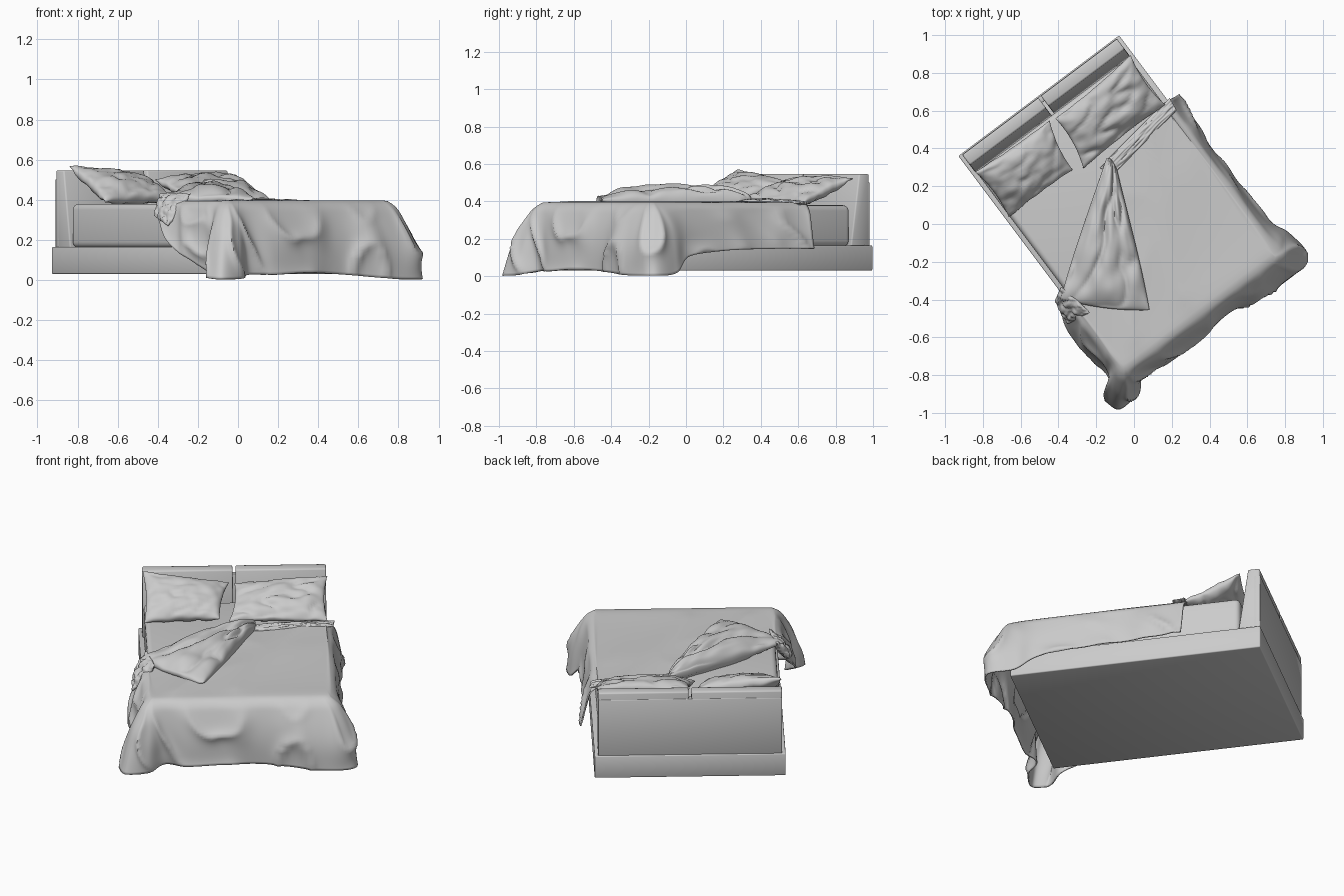
import bpy, bmesh, math
from mathutils import Vector, Matrix, noise

if "Cube" in bpy.data.objects:
    bpy.data.objects.remove(bpy.data.objects["Cube"])

# Bed space: u across, v from headboard to foot, z up; then turned into place
PLACE = Matrix.Translation((-0.93, 0.36, 0)) @ Matrix.Rotation(math.atan2(0.6, 0.8), 4, 'Z')


def P(u, v, z):
    return Vector((u, -v, z))


def finish(name, bm, smooth=True, angle=50):
    bmesh.ops.recalc_face_normals(bm, faces=bm.faces)
    me = bpy.data.meshes.new(name)
    bm.to_mesh(me)
    bm.free()
    ob = bpy.data.objects.new(name, me)
    bpy.context.collection.objects.link(ob)
    ob.matrix_world = PLACE
    if smooth:
        bpy.ops.object.select_all(action='DESELECT')
        ob.select_set(True)
        bpy.context.view_layer.objects.active = ob
        bpy.ops.object.shade_smooth_by_angle(angle=math.radians(angle))
    return ob


def prism(name, u0, u1, profile, bevel, segs=2):
    """Extrude a (v, z) side profile from u0 to u1."""
    bm = bmesh.new()
    a = [bm.verts.new(P(u0, v, z)) for v, z in profile]
    b = [bm.verts.new(P(u1, v, z)) for v, z in profile]
    bm.faces.new(a)
    bm.faces.new(b[::-1])
    for i in range(len(a)):
        j = (i + 1) % len(a)
        bm.faces.new((a[i], a[j], b[j], b[i]))
    bmesh.ops.bevel(bm, geom=bm.edges[:], offset=bevel, segments=segs,
                    affect='EDGES', profile=0.5)
    return finish(name, bm)


def box(v0, v1, z0, z1):
    return [(v0, z0), (v0, z1), (v1, z1), (v1, z0)]


def wrinkle(x, y, seed):
    """Sharp crease noise, about 0..1."""
    return (1 - abs(noise.noise(Vector((x, y, seed))))) ** 4


def puff(name, corners, half, pinch=0.05, crease=0.25, seed=1.0, n=36):
    """Stuffed cloth quad spanned by four corners."""
    c = [P(*q) for q in corners]
    nrm = (c[2] - c[0]).cross(c[3] - c[1]).normalized()
    if nrm.z < 0:
        nrm = -nrm
    bm = bmesh.new()
    for side in (1, -1):
        rows = []
        for i in range(n + 1):
            row = []
            for j in range(n + 1):
                a = math.sin((i / n - 0.5) * math.pi)
                b = math.sin((j / n - 0.5) * math.pi)
                s = 0.5 + 0.5 * a * (1 - pinch * (1 - b * b))
                t = 0.5 + 0.5 * b * (1 - pinch * (1 - a * a))
                p = c[0].lerp(c[1], s).lerp(c[3].lerp(c[2], s), t)
                body = max(0, (1 - a * a) * (1 - b * b)) ** 0.42
                h = half * body * (1 - crease * wrinkle(a * 1.6 + b, b * 1.6 - a * 0.6, seed))
                ruffle = 0.008 * noise.noise(Vector((a * 4, b * 4, seed)))
                row.append(bm.verts.new(p + nrm * (side * h + ruffle)))
            rows.append(row)
        for i in range(n):
            for j in range(n):
                bm.faces.new((rows[i][j], rows[i + 1][j], rows[i + 1][j + 1], rows[i][j + 1]))
    bmesh.ops.remove_doubles(bm, verts=bm.verts, dist=0.0004)
    return finish(name, bm, angle=80)


# Base, headboard and mattress
prism("bed_base", 0, 1.064, box(0, 1.43, 0.03, 0.165), 0.006)
prism("headboard_back", 0.02, 1.044, box(0.006, 0.04, 0.15, 0.505), 0.004)
for side, u0 in (("left", 0.02), ("right", 0.54)):
    prism("headboard_panel_" + side, u0, u0 + 0.504,
          [(0.008, 0.16), (0.008, 0.547), (0.075, 0.547), (0.13, 0.16)], 0.008)
prism("mattress", 0.025, 1.035, box(0.125, 1.43, 0.16, 0.38), 0.03, 4)

# Pillows
puff("pillow_left", [(0.02, 0.12, 0.565), (0.50, 0.14, 0.50), (0.44, 0.42, 0.405), (0.02, 0.42, 0.39)],
     0.065, 0.07, 0.2, 1.3)
puff("pillow_right", [(0.53, 0.15, 0.50), (1.05, 0.12, 0.525), (1.04, 0.44, 0.395), (0.49, 0.45, 0.405)],
     0.065, 0.07, 0.4, 5.7)

# Duvet keys round the bed: top edge u, v, then hem u, v, z
KEYS = [
    (1.05, .43, 1.13, .44, .15), (1.05, .75, 1.10, .72, .15), (1.05, 1.05, 1.10, 1.02, .14),
    (1.05, 1.28, 1.11, 1.26, .11), (1.045, 1.40, 1.16, 1.38, .02), (1.03, 1.45, 1.16, 1.54, .006),
    (.95, 1.46, .98, 1.575, .008), (.70, 1.46, .68, 1.53, .03), (.45, 1.46, .45, 1.54, .04),
    (.22, 1.46, .24, 1.54, .03), (.10, 1.46, .10, 1.50, .03), (.03, 1.455, .0, 1.575, .01),
    (.01, 1.44, -.13, 1.585, .006), (.0, 1.41, -.14, 1.48, .015), (.0, 1.35, -.05, 1.40, .03),
    (.0, 1.25, -.07, 1.28, .09), (.0, 1.10, -.09, 1.09, .19), (.0, .95, -.03, .93, .31)]
TOP, SUB, SKIRT, INNER = 0.392, 12, 26, 30


def spline(keys, x):
    i = min(int(x), len(keys) - 2)
    f = x - i
    k = [keys[max(0, min(len(keys) - 1, i + d))] for d in (-1, 0, 1, 2)]
    return [0.5 * (2 * b + (c - a) * f + (2 * a - 5 * b + 4 * c - d) * f * f
                   + (3 * b - a - 3 * c + d) * f ** 3) for a, b, c, d in zip(*k)]


# Duvet: flat top lofted from fold line to bed edge, then a hanging skirt
bm = bmesh.new()
cols = []
count = (len(KEYS) - 1) * SUB
run, last = 0.0, None
for m in range(count + 1):
    eu, ev, hu, hv, hz = spline(KEYS, m / SUB)
    t = m / count
    edge, hem = Vector((eu, ev)), Vector((hu, hv))
    if last:
        run += (hem - last).length
    last = hem
    out = (hem - edge).normalized()
    start = edge - out * 0.02
    fold = (Vector((1.03, .43)).lerp(Vector((.61, .49)), t / .45) if t < .45
            else Vector((.61, .49)).lerp(Vector((.02, .95)), (t - .45) / .55))
    col = []
    for k in range(INNER):
        q = fold.lerp(start, k / INNER)
        z = TOP + 0.012 * (wrinkle(q.x * 2.2 + q.y * 1.2, q.y * 1.4, 3.1) - 0.4) * min(1, (INNER - k) / 4)
        col.append(bm.verts.new(P(q.x, q.y, z)))
    bulge = 0.008 + 0.16 * max(0, 0.2 - hz)
    for k in range(SKIRT + 1):
        s = k / SKIRT
        lip = 0.02 * (1 - (1 - min(s / 0.12, 1)) ** 2)
        w = wrinkle(run * 5 + s * 0.8, s * 1.3 - run, 8.4) - 0.45
        q = start.lerp(hem, s) + out * (lip * (1 - s) + bulge * math.sin(math.pi * s)
                                        + 0.032 * w * math.sin(math.pi * min(1, s * 0.8)))
        col.append(bm.verts.new(P(q.x, q.y, max(0.004, TOP - 0.003 - (TOP - hz) * s))))
    cols.append(col)
for a, b in zip(cols, cols[1:]):
    for k in range(len(a) - 1):
        bm.faces.new((a[k], b[k], b[k + 1], a[k + 1]))
bmesh.ops.remove_doubles(bm, verts=bm.verts, dist=0.0003)
duvet = finish("duvet", bm, angle=70)
solid = duvet.modifiers.new("thickness", 'SOLIDIFY')
solid.thickness, solid.offset = 0.008, 0

# Turned-back duvet: narrow band, bulky flap and bunched cloth over the side
puff("duvet_fold_band", [(.56, .50, .40), (1.08, .425, .39), (1.07, .50, .392), (.60, .57, .40)],
     0.018, 0.0, 0.4, 2.2)
puff("duvet_flap", [(.62, .48, .42), (-.02, .93, .41), (.32, 1.26, .405), (.63, .56, .41)],
     0.088, -0.05, 0.4, 4.6, 52)
puff("duvet_bunch", [(.02, .88, .43), (.06, 1.08, .43), (-.07, 1.06, .27), (-.05, .92, .32)],
     0.035, 0.0, 0.5, 7.9)
